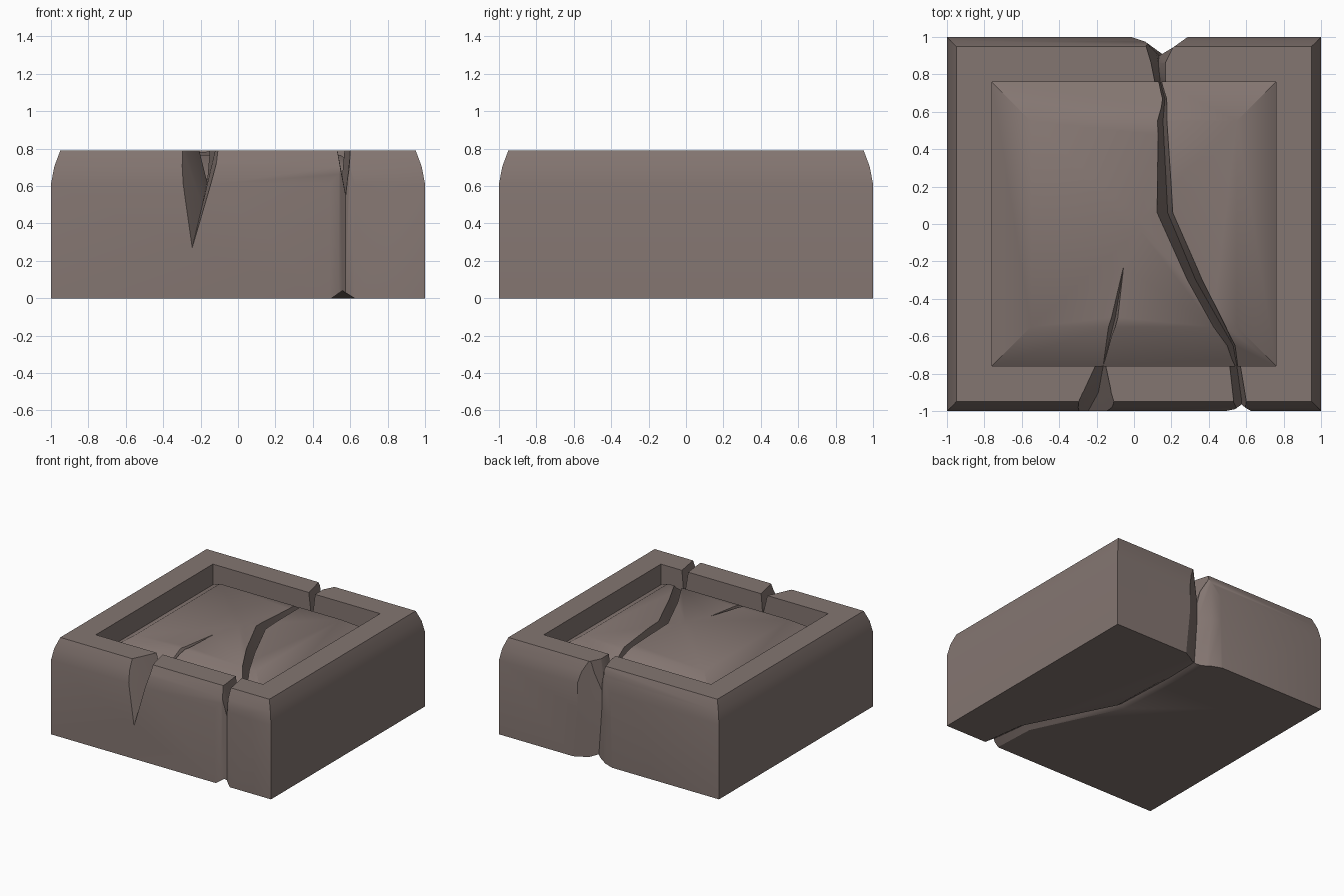
import bpy, bmesh
from math import radians

if "Cube" in bpy.data.objects:
    bpy.data.objects.remove(bpy.data.objects["Cube"])


def loft(name, rings):
    """Skin equal-length point rings and cap both ends."""
    bm = bmesh.new()
    rows = [[bm.verts.new(p) for p in r] for r in rings]
    n = len(rows[0])
    for a, b in zip(rows, rows[1:]):
        for i in range(n):
            j = (i + 1) % n
            bm.faces.new((a[i], a[j], b[j], b[i]))
    bm.faces.new(rows[0])
    bm.faces.new(rows[-1])
    bmesh.ops.recalc_face_normals(bm, faces=bm.faces)
    me = bpy.data.meshes.new(name)
    bm.to_mesh(me)
    bm.free()
    ob = bpy.data.objects.new(name, me)
    bpy.context.collection.objects.link(ob)
    return ob


def square(h, z):
    return [(-h, -h, z), (h, -h, z), (h, h, z), (-h, h, z)]


def top_crack(name, stations):
    """V groove cut from above: y, left x, right x, apex x, apex z."""
    return loft(name, [[(l, y, 1), (l, y, .8), (a, y, z), (r, y, .8), (r, y, 1)]
                       for y, l, r, a, z in stations])


def side_crack(name, levels):
    """Vertical groove: plan outlines stacked over height."""
    return loft(name, [[(x, y, z) for x, y in pts] for z, pts in levels])


# Stone block with softened rim, sunken channel and raised cushion
block = loft("cracked_stone_block", [square(h, z) for h, z in (
    (1, 0), (1, .61), (.982, .705), (.95, .79), (.76, .79),
    (.76, .62), (.55, .765), (.03, .79))])

cutters = []
# Main crack winding across the top
cutters.append(top_crack("main_crack_cutter", [
    (1.1, .02, .27, .14, .5), (.96, .06, .22, .14, .54), (.86, .09, .17, .13, .56),
    (.76, .11, .17, .14, .56), (.67, .14, .185, .165, .57), (.55, .12, .18, .155, .58),
    (.06, .12, .21, .18, .59), (-.3, .28, .37, .33, .6), (-.65, .47, .55, .53, .58),
    (-.76, .51, .57, .55, .57), (-.94, .53, .6, .575, .56), (-1.1, .49, .62, .58, .5)]))
# Short crack opening towards the front face
cutters.append(top_crack("short_crack_cutter", [
    (-.18, -.05, -.045, -.0475, .795), (-.5, -.13, -.08, -.1, .7),
    (-.76, -.21, -.15, -.165, .62), (-.9, -.275, -.12, -.19, .5),
    (-1.0, -.32, -.09, -.245, .27), (-1.1, -.35, -.07, -.26, .1)]))
# Full-height splits in the back and front faces
back_top = [(-.02, 1.002), (.06, .975), (.135, .9), (.21, .945), (.29, 1.002),
            (.29, 1.2), (-.02, 1.2)]
back_low = [(-.04, 1.002), (.07, .96), (.17, .9), (.24, .95), (.34, 1.002),
            (.34, 1.2), (-.04, 1.2)]
cutters.append(side_crack("back_split_cutter", [(-.1, back_low), (.4, back_top), (1, back_top)]))
front = [(.48, -1.002), (.54, -.99), (.575, -.965), (.6, -.985), (.63, -1.002),
         (.63, -1.2), (.48, -1.2)]
cutters.append(side_crack("front_split_cutter", [(-.1, front), (1, front)]))
# Shallow continuation of the main crack underneath
cutters.append(loft("under_crack_cutter", [
    [(x - w, y, -.1), (x - w, y, -.002), (x, y, h), (x + w, y, -.002), (x + w, y, -.1)]
    for y, x, w, h in ((-1.1, .57, .07, .045), (-.65, .53, .05, .03), (.06, .18, .04, .025),
                       (.6, .16, .04, .02), (1.1, .17, .06, .02))]))

# Carve the cracks
bpy.context.view_layer.objects.active = block
block.select_set(True)
for c in cutters:
    c.hide_render = True
    m = block.modifiers.new(c.name, 'BOOLEAN')
    m.operation, m.solver, m.object = 'DIFFERENCE', 'EXACT', c
    bpy.ops.object.modifier_apply(modifier=m.name)
for c in cutters:
    bpy.data.objects.remove(c)

# Worn stone colour and shading
bpy.ops.object.shade_smooth_by_angle(angle=radians(32))
mat = bpy.data.materials.new("stone")
mat.diffuse_color = (.23, .18, .165, 1)
mat.use_nodes = True
mat.node_tree.nodes["Principled BSDF"].inputs["Base Color"].default_value = mat.diffuse_color
block.data.materials.clear()
block.data.materials.append(mat)
